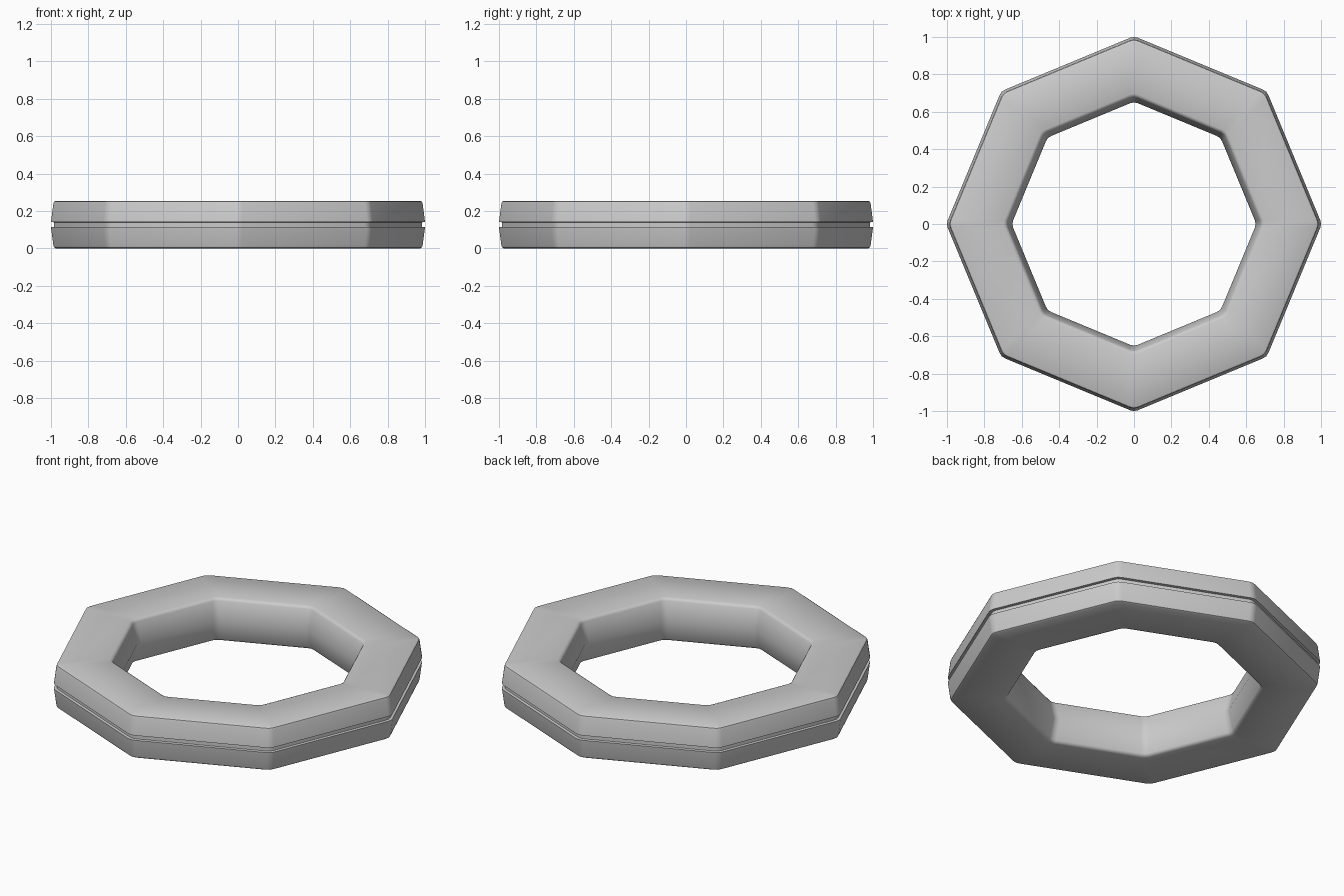
import bpy, bmesh
from math import cos, sin, pi, radians

if "Cube" in bpy.data.objects:
    bpy.data.objects.remove(bpy.data.objects["Cube"])

# Upper half of the ring cross-section as (corner radius, height above mid-plane)
MID = 0.128
half = [(0.65, 0.0), (0.678, 0.112), (0.684, 0.121), (0.697, 0.127),
        (0.974, 0.127), (0.983, 0.122), (0.987, 0.112),
        (1.0, 0.014), (0.984, 0.012)]
profile = half + [(r, -z) for r, z in reversed(half[1:])]


def octagon(r, z, b=0.022):
    """Octagon with slightly rounded corners whose tips reach radius r."""
    R = r + b * sin(pi / 8) * 0.5
    pts = []
    for k in range(8):
        a = k * pi / 4
        for s in (-1, 0, 1):
            if s == 0:
                pts.append((r * cos(a), r * sin(a), z))
            else:
                d = a + s * (pi / 2 + pi / 8)
                pts.append((R * cos(a) + b * cos(d), R * sin(a) + b * sin(d), z))
    return pts


# Sweep the cross-section around the octagon
bm = bmesh.new()
rings = [[bm.verts.new(p) for p in octagon(r, MID + z)] for r, z in profile]
n = len(rings[0])
for i, ring in enumerate(rings):
    nxt = rings[(i + 1) % len(rings)]
    for j in range(n):
        k = (j + 1) % n
        bm.faces.new((ring[j], ring[k], nxt[k], nxt[j]))
bmesh.ops.recalc_face_normals(bm, faces=bm.faces)
mesh = bpy.data.meshes.new("octagonal_ring")
bm.to_mesh(mesh)
bm.free()

obj = bpy.data.objects.new("octagonal_ring", mesh)
bpy.context.collection.objects.link(obj)
obj.location.z = 0.127 - MID
bpy.context.view_layer.objects.active = obj
obj.select_set(True)
bpy.ops.object.shade_smooth_by_angle(angle=radians(35))
